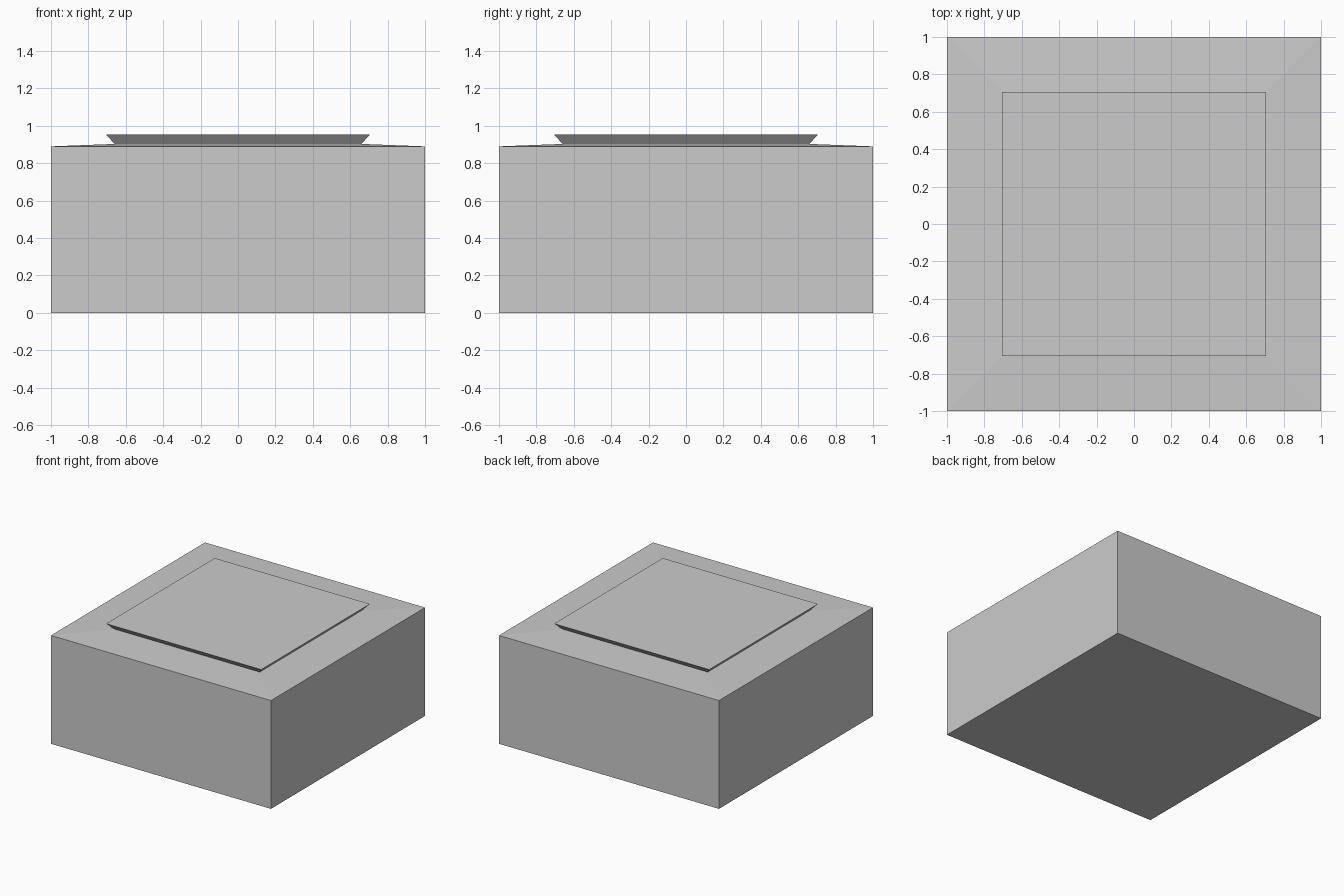
import bpy, bmesh

if "Cube" in bpy.data.objects:
    bpy.data.objects.remove(bpy.data.objects["Cube"])

# Square cross-sections from the base upward: (half width, height)
PROFILE = [(1.0, 0.0), (1.0, 0.89), (0.66, 0.903), (0.705, 0.953)]


def square_loft(name, profile):
    bm = bmesh.new()
    rings = [[bm.verts.new((sx * w, sy * w, z))
              for sx, sy in ((-1, -1), (1, -1), (1, 1), (-1, 1))]
             for w, z in profile]
    for low, high in zip(rings, rings[1:]):
        for i in range(4):
            j = (i + 1) % 4
            bm.faces.new((low[i], low[j], high[j], high[i]))
    # Bottom and top caps
    bm.faces.new(rings[0][::-1])
    bm.faces.new(rings[-1])
    bmesh.ops.recalc_face_normals(bm, faces=bm.faces)
    mesh = bpy.data.meshes.new(name)
    bm.to_mesh(mesh)
    bm.free()
    obj = bpy.data.objects.new(name, mesh)
    bpy.context.collection.objects.link(obj)
    return obj


# Block with a gently sloped shoulder and a flared, undercut top plate
square_loft("block_with_flared_top", PROFILE)
